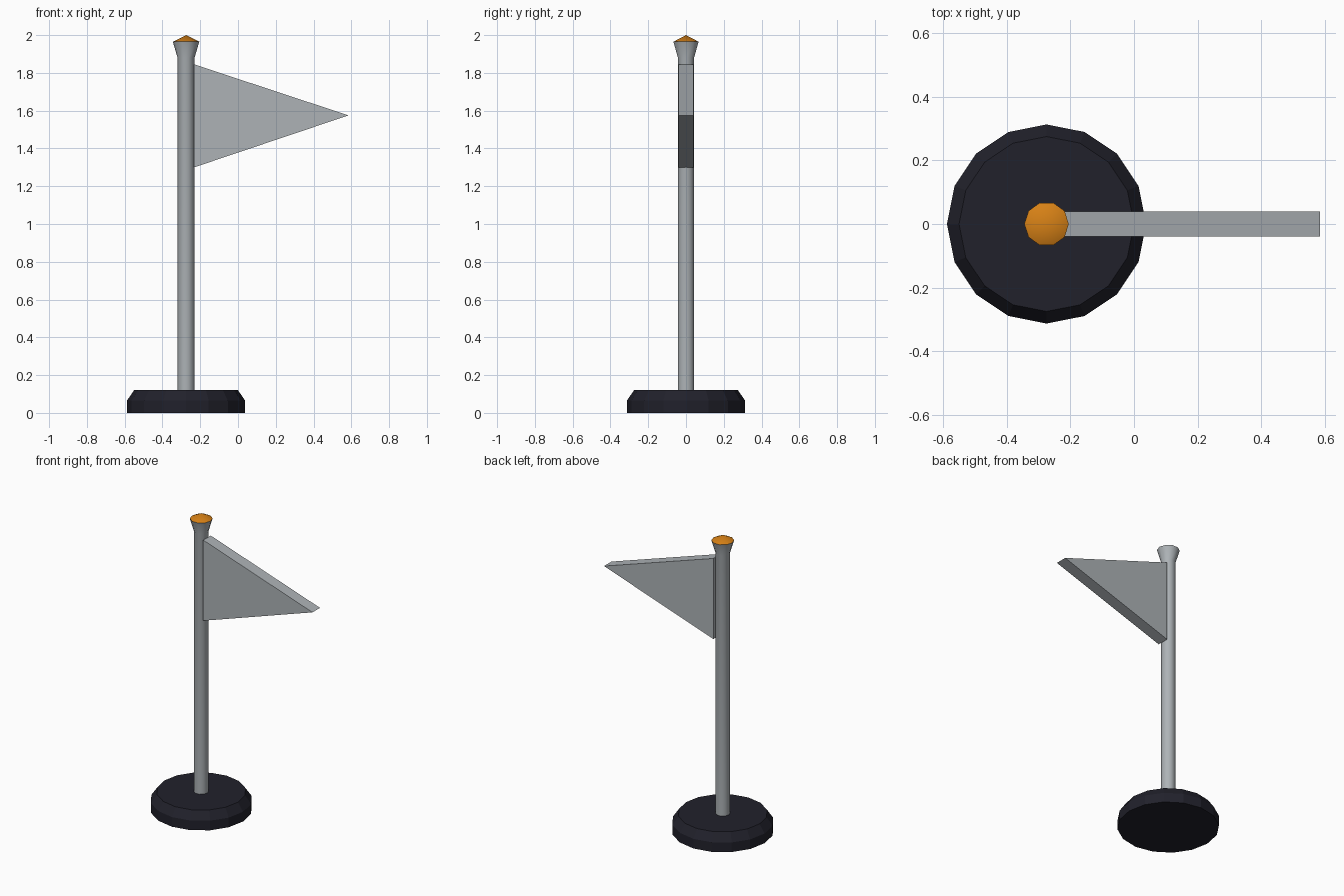
import bpy, bmesh, math

if "Cube" in bpy.data.objects:
    bpy.data.objects.remove(bpy.data.objects["Cube"], do_unlink=True)

AXIS_X = -0.275  # the pole and base share this vertical axis


def material(name, rgb):
    m = bpy.data.materials.new(name)
    m.use_nodes = True
    colour = (*rgb, 1.0)
    m.diffuse_color = colour
    bsdf = next(n for n in m.node_tree.nodes if n.type == 'BSDF_PRINCIPLED')
    bsdf.inputs["Base Color"].default_value = colour
    return m


def finish(name, bm, mat, smooth_angle=None):
    bmesh.ops.recalc_face_normals(bm, faces=bm.faces[:])
    me = bpy.data.meshes.new(name)
    bm.to_mesh(me)
    bm.free()
    me.materials.append(mat)
    ob = bpy.data.objects.new(name, me)
    bpy.context.collection.objects.link(ob)
    if smooth_angle:
        bpy.ops.object.select_all(action='DESELECT')
        ob.select_set(True)
        bpy.context.view_layer.objects.active = ob
        bpy.ops.object.shade_smooth_by_angle(angle=math.radians(smooth_angle))
    return ob


def lathe(name, profile, sides, mat, smooth_angle=None):
    """Turn (radius, height) points round the axis; radius 0 makes a tip."""
    bm = bmesh.new()
    rings = []
    for r, z in profile:
        count = sides if r else 1
        rings.append([bm.verts.new((AXIS_X + r * math.cos(math.tau * i / sides),
                                    r * math.sin(math.tau * i / sides), z))
                      for i in range(count)])
    for low, high in zip(rings, rings[1:]):
        for i in range(sides):
            j = (i + 1) % sides
            if len(high) == 1:
                bm.faces.new((low[i], low[j], high[0]))
            else:
                bm.faces.new((low[i], low[j], high[j], high[i]))
    for ring in (rings[0], rings[-1]):
        if len(ring) > 1:
            bm.faces.new(ring)
    return finish(name, bm, mat, smooth_angle)


dark = material("dark_navy", (0.015, 0.015, 0.024))
grey = material("light_grey", (0.42, 0.45, 0.47))
orange = material("orange", (0.68, 0.22, 0.008))

# Bevelled foot
lathe("base", [(0.313, 0), (0.313, 0.065), (0.275, 0.12)], 16, dark)

# Pole with flared top, and its pointed cap
lathe("pole", [(0.045, 0.11), (0.045, 1.88), (0.07, 1.965)], 10, grey, 40)
lathe("cap", [(0.07, 1.965), (0, 2.0)], 10, orange, 60)

# Thick triangular pennant
bm = bmesh.new()
outline = [(-0.232, 1.3), (0.585, 1.575), (-0.232, 1.845)]
front = bm.faces.new([bm.verts.new((x, -0.04, z)) for x, z in outline])
extruded = bmesh.ops.extrude_face_region(bm, geom=[front])
bmesh.ops.translate(bm, vec=(0, 0.08, 0),
                    verts=[v for v in extruded["geom"] if isinstance(v, bmesh.types.BMVert)])
finish("flag", bm, grey)
